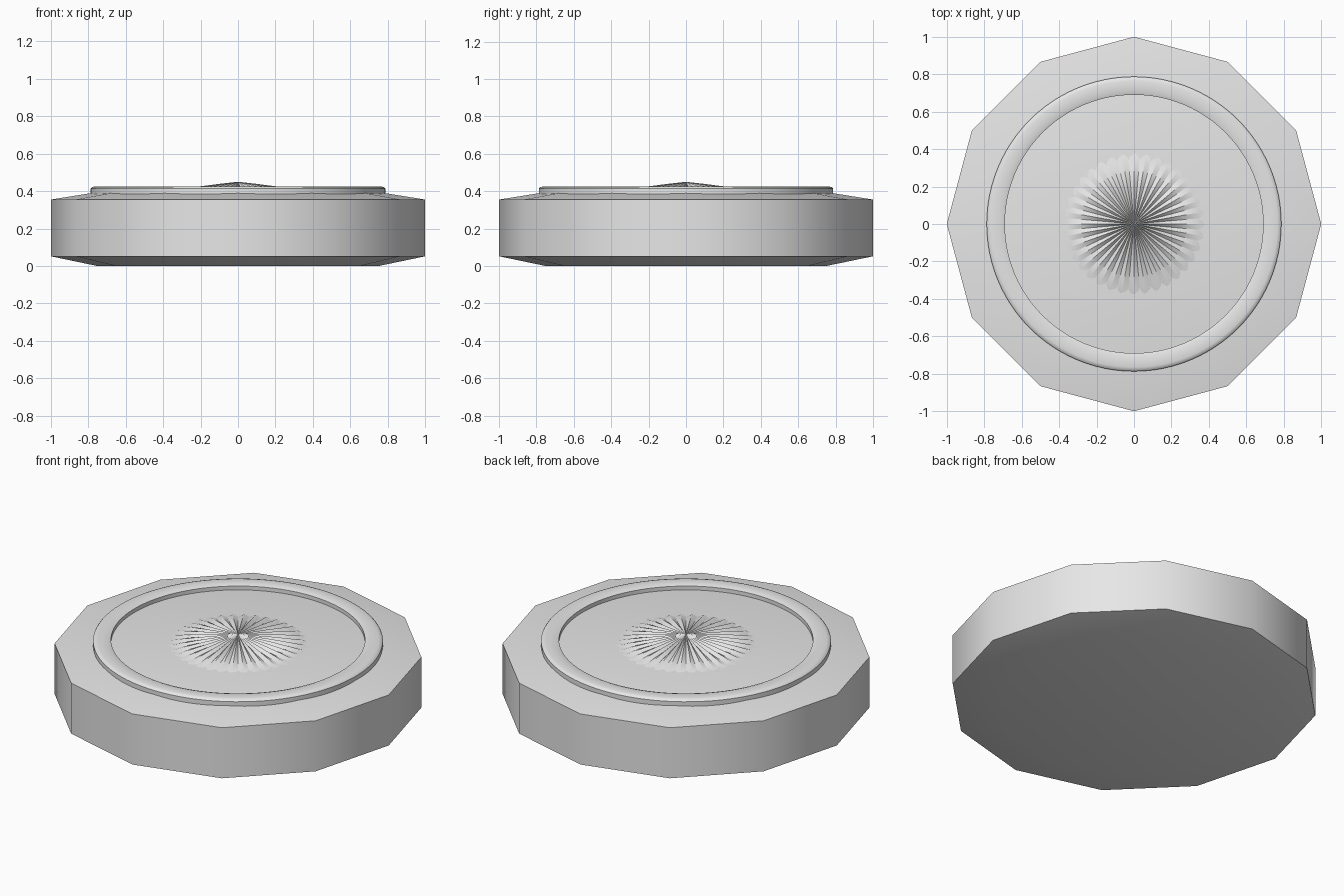
import bpy, bmesh, math

cube = bpy.data.objects.get("Cube")
if cube:
    bpy.data.objects.remove(cube, do_unlink=True)

grey = bpy.data.materials.new("stone grey")
grey.use_nodes = True
colour = (0.8, 0.8, 0.8, 1)
grey.diffuse_color = colour
grey.node_tree.nodes["Principled BSDF"].inputs["Base Color"].default_value = colour


def lathe(name, profile, sides, angle, closed=False, pleat=None):
    """Revolve (radius, height) points; pleat offsets the height per spoke."""
    bm = bmesh.new()
    rings = []
    for k, (r, z) in enumerate(profile):
        if r == 0:
            rings.append([bm.verts.new((0, 0, z))] * sides)
            continue
        ring = []
        for i in range(sides):
            a = math.tau * i / sides
            dz = pleat[k] * (-1) ** i if pleat else 0
            ring.append(bm.verts.new((r * math.cos(a), r * math.sin(a), z + dz)))
        rings.append(ring)
    pairs = list(zip(rings, rings[1:]))
    if closed:
        pairs.append((rings[-1], rings[0]))
    for lo, hi in pairs:
        for i in range(sides):
            j = (i + 1) % sides
            corners = dict.fromkeys((lo[i], lo[j], hi[j], hi[i]))
            bm.faces.new(list(corners))
    bmesh.ops.recalc_face_normals(bm, faces=bm.faces)
    mesh = bpy.data.meshes.new(name)
    bm.to_mesh(mesh)
    bm.free()
    obj = bpy.data.objects.new(name, mesh)
    bpy.context.collection.objects.link(obj)
    mesh.materials.append(grey)
    bpy.ops.object.select_all(action="DESELECT")
    obj.select_set(True)
    bpy.context.view_layer.objects.active = obj
    bpy.ops.object.shade_smooth_by_angle(angle=math.radians(angle))
    return obj


# Twelve-sided body with chamfered top and bottom
lathe("body", [(0, 0), (0.75, 0), (1, 0.052), (1, 0.355), (0.75, 0.395), (0, 0.395)], 12, 30.5)

# Round raised rim
lathe("rim", [(0.69, 0.38), (0.69, 0.418), (0.71, 0.425), (0.765, 0.425),
              (0.78, 0.421), (0.787, 0.413), (0.787, 0.38)], 96, 40, closed=True)

# Pleated low cone in the middle, fading out into the floor
lathe("pleated_centre", [(0.4, 0.385), (0.36, 0.397), (0.2, 0.418), (0.1, 0.433), (0, 0.45)], 72, 30,
      pleat=[0, 0.004, 0.008, 0.006, 0])
